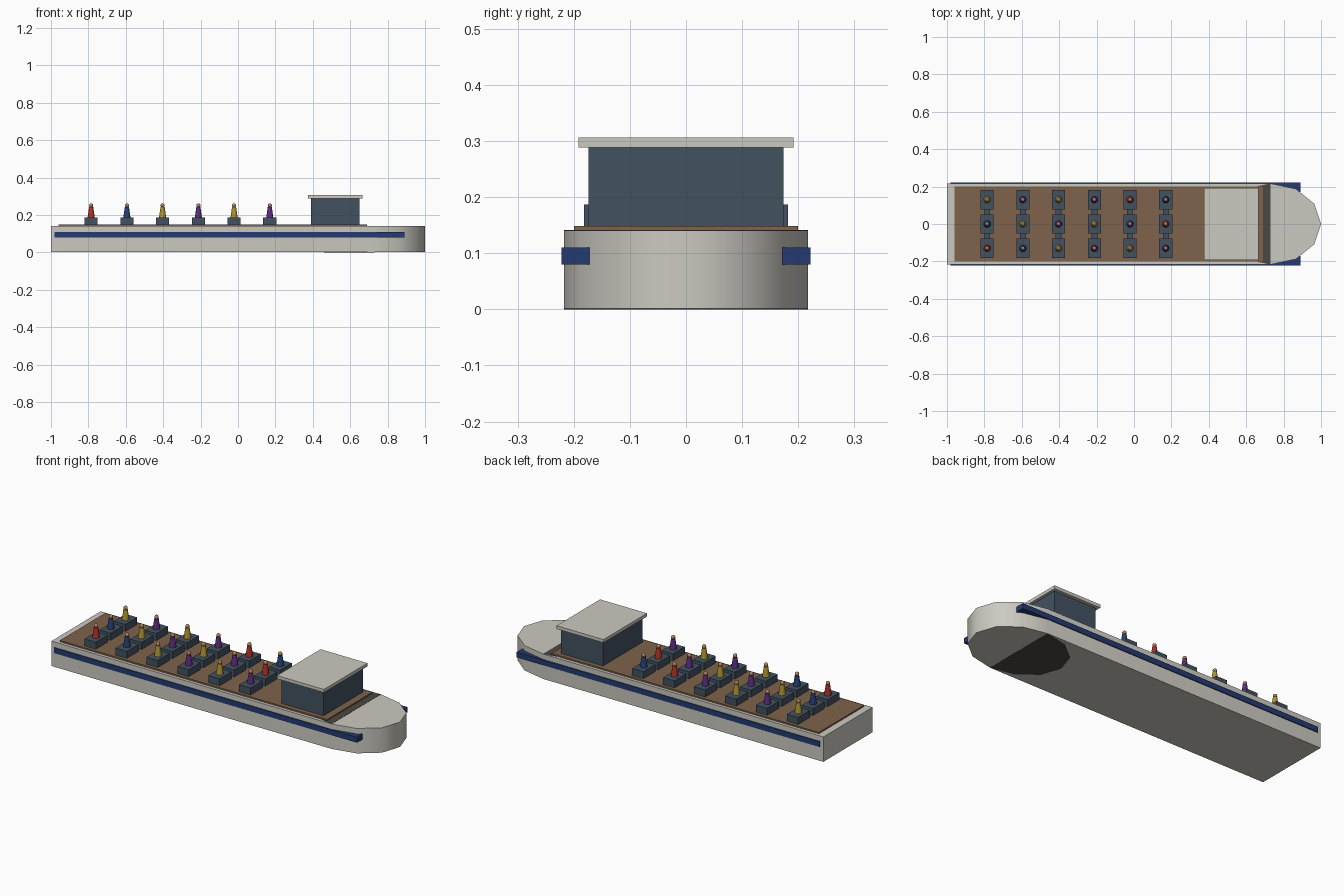
import bpy, bmesh, math

if "Cube" in bpy.data.objects:
    bpy.data.objects.remove(bpy.data.objects["Cube"])


def colour(name, rgb):
    m = bpy.data.materials.new(name)
    m.diffuse_color = (*rgb, 1)
    m.use_nodes = True
    m.node_tree.nodes["Principled BSDF"].inputs["Base Color"].default_value = m.diffuse_color
    return m


HULL = colour("off_white", (0.60, 0.585, 0.53))
DARK = colour("dark_grey", (0.07, 0.066, 0.058))
WOOD = colour("deck_brown", (0.21, 0.125, 0.072))
SLATE = colour("slate", (0.055, 0.085, 0.118))
NAVY = colour("navy", (0.018, 0.042, 0.16))
SKIN = colour("tan", (0.45, 0.23, 0.12))
CLOTHES = {
    "R": colour("red", (0.42, 0.03, 0.02)),
    "B": colour("blue", (0.02, 0.05, 0.19)),
    "Y": colour("yellow", (0.42, 0.29, 0.03)),
    "P": colour("purple", (0.11, 0.025, 0.21)),
}


def finish(name, bm, mat, smooth=0):
    bmesh.ops.recalc_face_normals(bm, faces=bm.faces)
    me = bpy.data.meshes.new(name)
    bm.to_mesh(me)
    bm.free()
    me.materials.append(mat)
    ob = bpy.data.objects.new(name, me)
    bpy.context.collection.objects.link(ob)
    if smooth:
        bpy.ops.object.select_all(action='DESELECT')
        ob.select_set(True)
        bpy.context.view_layer.objects.active = ob
        bpy.ops.object.shade_smooth_by_angle(angle=math.radians(smooth))
    return ob


def prism(name, outline, z0, z1, mat, smooth=0):
    bm = bmesh.new()
    face = bm.faces.new([bm.verts.new((x, y, z0)) for x, y in outline])
    ext = bmesh.ops.extrude_face_region(bm, geom=[face], use_keep_orig=True)
    for v in ext["geom"]:
        if isinstance(v, bmesh.types.BMVert):
            v.co.z = z1
    return finish(name, bm, mat, smooth)


def box(name, x0, x1, y0, y1, z0, z1, mat):
    return prism(name, [(x0, y0), (x1, y0), (x1, y1), (x0, y1)], z0, z1, mat)


def bow_arc(start, steps=6):
    # half of a twelve-sided ellipse at the bow
    angles = [math.radians(start + 180 * i / steps) for i in range(steps + 1)]
    return [(0.73 + 0.27 * math.cos(a), 0.217 * math.sin(a)) for a in angles]


# Hull with rounded bow, and the dark half disc behind the bow
prism("hull", [(-1, 0.217), (-1, -0.217)] + bow_arc(-90), 0.001, 0.14, HULL, 40)
prism("bow_inset", bow_arc(90), 0, 0.1412, DARK)

# Side rubbing strips
for side, y0, y1 in (("front", -0.222, -0.172), ("back", 0.172, 0.222)):
    box(side + "_side_strip", -0.98, 0.89, y0, y1, 0.08, 0.11, NAVY)

# Deck and wheelhouse
box("deck", -0.96, 0.69, -0.20, 0.20, 0.14, 0.148, WOOD)
box("wheelhouse", 0.39, 0.65, -0.174, 0.174, 0.148, 0.288, SLATE)
box("wheelhouse_roof", 0.375, 0.665, -0.192, 0.192, 0.288, 0.306, HULL)


def passenger(x, y, mat):
    bm = bmesh.new()
    bmesh.ops.create_cone(bm, cap_ends=True, segments=12, radius1=0.019,
                          radius2=0.011, depth=0.056)
    bmesh.ops.translate(bm, verts=bm.verts, vec=(x, y, 0.215))
    finish("passenger_body", bm, mat, 40)
    bm = bmesh.new()
    bmesh.ops.create_uvsphere(bm, u_segments=12, v_segments=8, radius=0.011)
    bmesh.ops.translate(bm, verts=bm.verts, vec=(x, y, 0.251))
    finish("passenger_head", bm, SKIN, 40)


# Six rows of three seats, each with a passenger; clothes shift along each line
ORDER = "RBYPYPRB"
for i in range(6):
    x = -0.785 + 0.191 * i
    box("seat_rail", x - 0.016, x + 0.016, -0.13, 0.13, 0.148, 0.165, SLATE)
    for j in range(3):
        y = 0.13 * (j - 1)
        box("seat", x - 0.035, x + 0.035, y - 0.052, y + 0.052, 0.148, 0.187, SLATE)
        passenger(x, y, CLOTHES[ORDER[i + j]])
